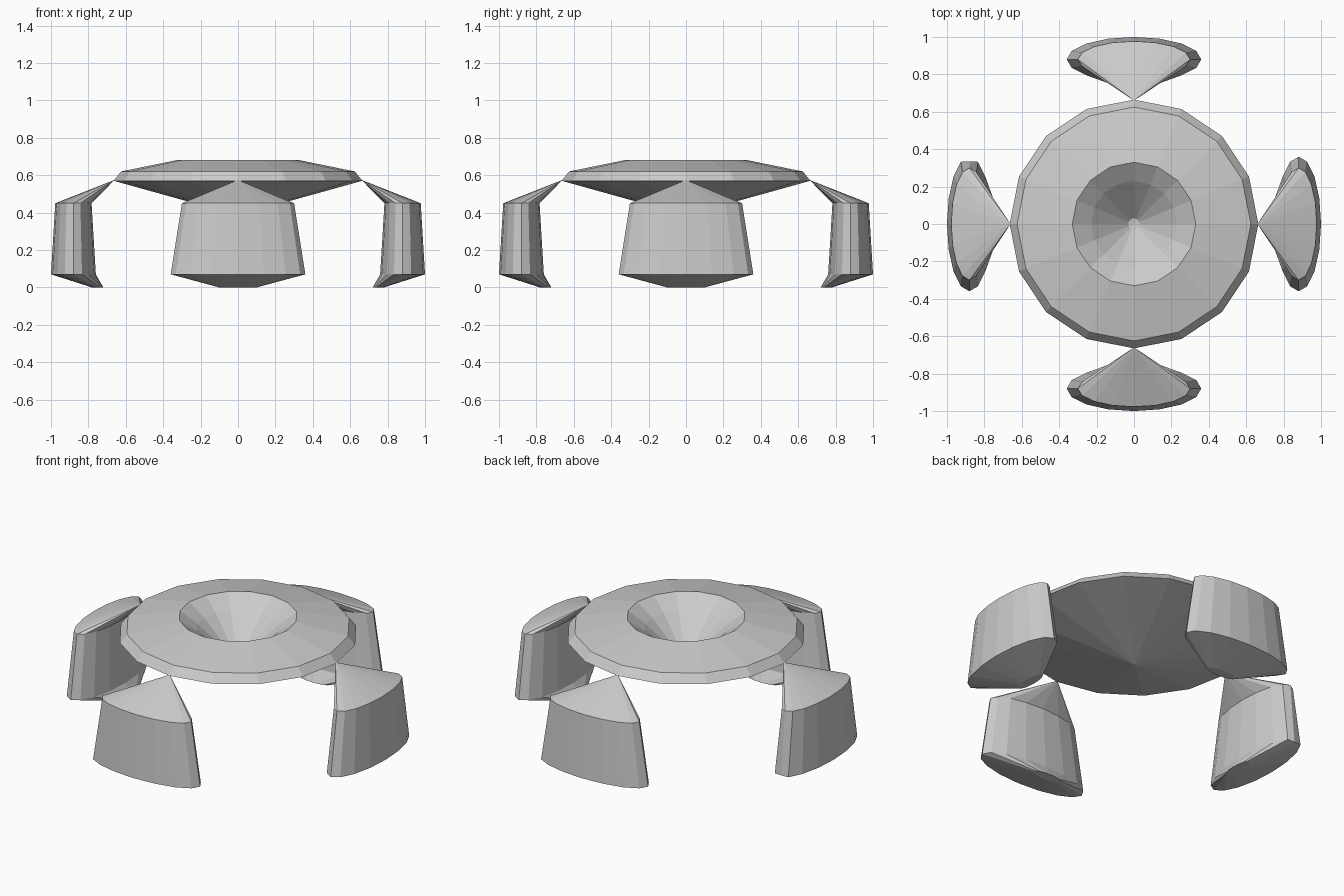
import bpy, bmesh
from math import sin, cos, pi

if "Cube" in bpy.data.objects:
    bpy.data.objects.remove(bpy.data.objects["Cube"])

SIDES = 16


def loft(name, sections, turn=0.0):
    """Skin stacked elliptical rings: (x centre, x radius, y radius, z). Zero radius = point."""
    bm = bmesh.new()
    rings = []
    for cx, rx, ry, z in sections:
        if rx == 0:
            rings.append([bm.verts.new((cx, 0, z))])
        else:
            rings.append([bm.verts.new((cx + rx * cos(2 * pi * i / SIDES),
                                        ry * sin(2 * pi * i / SIDES), z))
                          for i in range(SIDES)])
    for a, b in zip(rings, rings[1:]):
        for i in range(SIDES):
            j = (i + 1) % SIDES
            if len(a) == 1:
                bm.faces.new((a[0], b[j], b[i]))
            elif len(b) == 1:
                bm.faces.new((a[i], a[j], b[0]))
            else:
                bm.faces.new((a[i], a[j], b[j], b[i]))
    for ring in (rings[0], rings[-1]):
        if len(ring) > 1:
            bm.faces.new(ring)
    bmesh.ops.recalc_face_normals(bm, faces=bm.faces)
    mesh = bpy.data.meshes.new(name)
    bm.to_mesh(mesh)
    bm.free()
    obj = bpy.data.objects.new(name, mesh)
    obj.rotation_euler.z = turn
    bpy.context.collection.objects.link(obj)
    return obj


# Dish-shaped body with a funnel in the top
body_profile = [(0, 0.385), (0.665, 0.57), (0.625, 0.62), (0.33, 0.68),
                (0.23, 0.61), (0.03, 0.43), (0, 0.425)]
loft("body", [(0, r, r, z) for r, z in body_profile])

# Four flattened legs hanging from the rim
leg_sections = [(0.75, 0.03, 0.10, 0.0), (0.88, 0.12, 0.36, 0.07),
                (0.88, 0.097, 0.30, 0.45), (0.66, 0, 0, 0.575)]
for k, side in enumerate(("right", "back", "left", "front")):
    leg = loft(side + "_leg", leg_sections, k * pi / 2)
    if side == "left":
        # Clipped corner at the back end of the left leg
        for v in leg.data.vertices:
            if v.co.y < -0.35:
                v.co.y = -0.335
